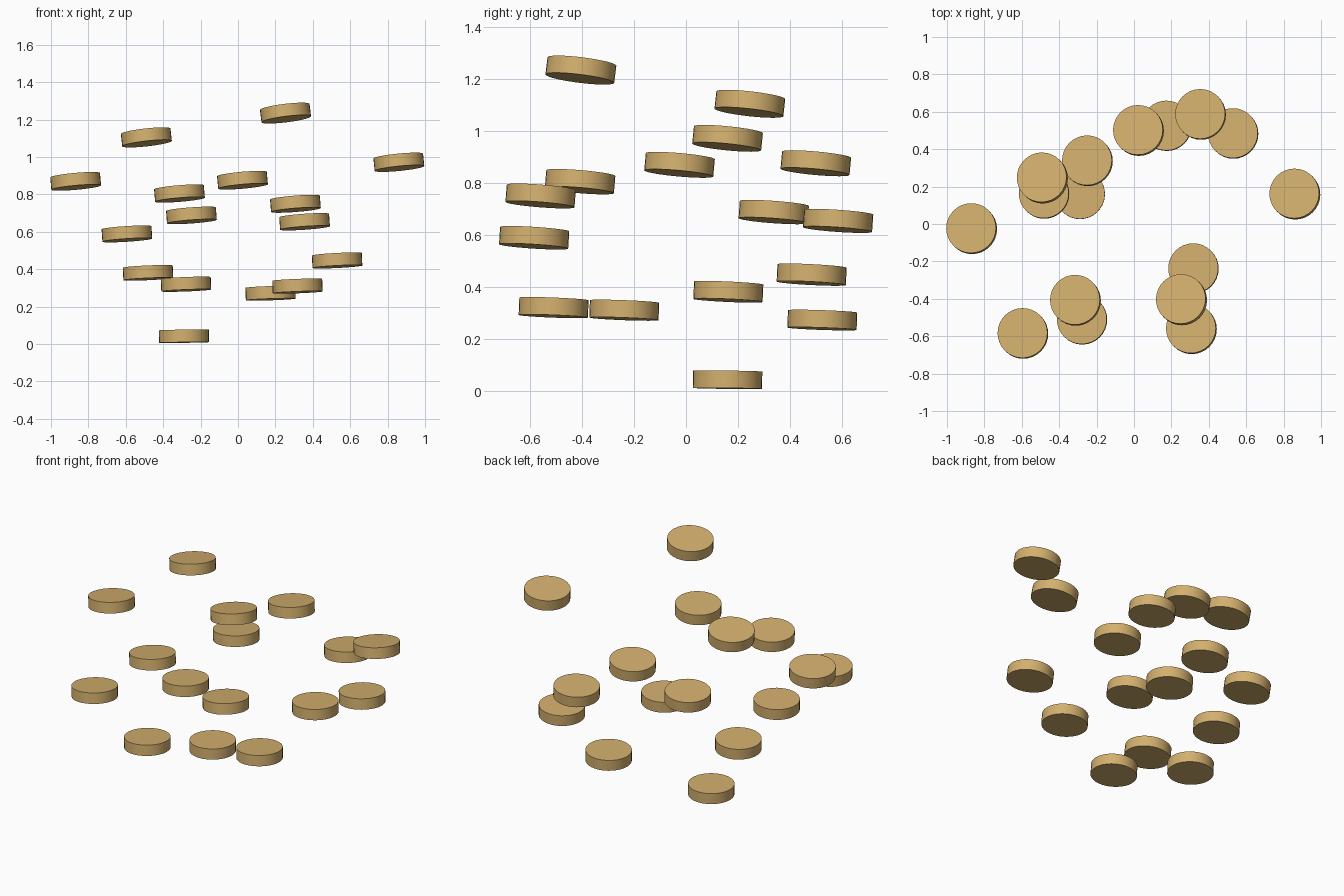
import bpy
import math

RADIUS, THICKNESS, SIDES = 0.1335, 0.067, 32

gold = bpy.data.materials.new("warm_gold")
gold.diffuse_color = (0.65, 0.43, 0.155, 1)

# Centres of the scattered discs, lowest first
CENTRES = [
    (-0.289, 0.16, 0.042), (0.174, 0.525, 0.272), (0.318, -0.238, 0.31),
    (-0.278, -0.51, 0.32), (-0.481, 0.163, 0.381), (0.53, 0.484, 0.447),
    (-0.594, -0.585, 0.589), (0.356, 0.586, 0.654), (-0.249, 0.338, 0.688),
    (0.307, -0.56, 0.75), (-0.313, -0.408, 0.805), (-0.868, -0.025, 0.87),
    (0.024, 0.5, 0.876), (0.86, 0.16, 0.972), (-0.49, 0.246, 1.105),
    (0.254, -0.405, 1.235),
]


def add_disc(centre):
    # Discs lean back and to the left, more so the higher they float
    tilt = math.radians(0.6 + 5.2 * centre[2])
    bpy.ops.mesh.primitive_cylinder_add(
        vertices=SIDES, radius=RADIUS, depth=THICKNESS,
        location=centre, rotation=(-tilt, -tilt, 0))
    disc = bpy.context.object
    disc.name = "floating_disc"
    disc.data.materials.append(gold)
    bpy.ops.object.shade_smooth_by_angle(angle=math.radians(30))


for centre in CENTRES:
    add_disc(centre)
